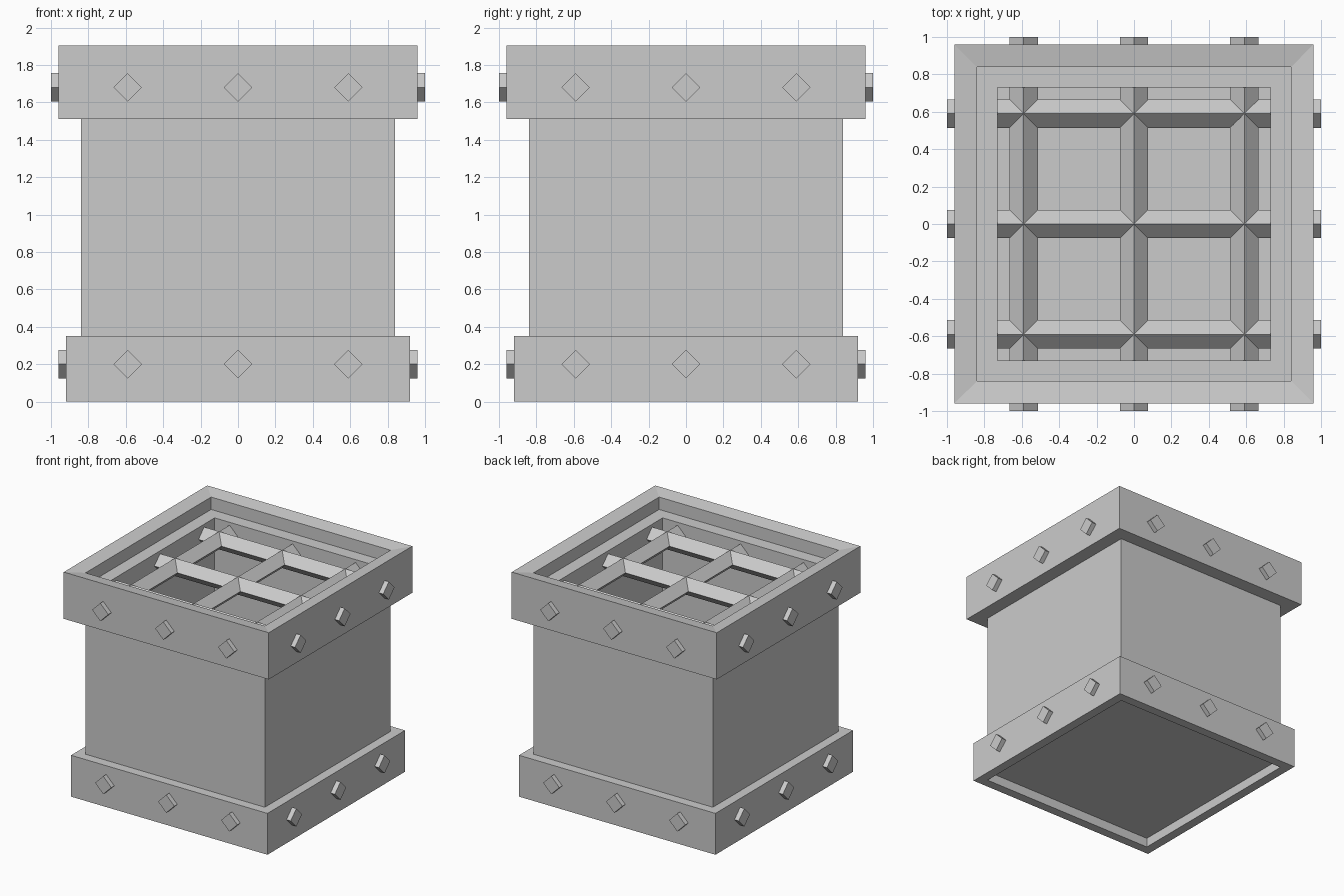
import bpy, bmesh
from math import pi, cos, sin

if "Cube" in bpy.data.objects:
    bpy.data.objects.remove(bpy.data.objects["Cube"])


def square_shell(name, profile, closed=True):
    """Sweep (half_width, z) points round a square; open profiles get end caps."""
    bm = bmesh.new()
    loops = [[bm.verts.new((sx * w, sy * w, z))
              for sx, sy in ((-1, -1), (1, -1), (1, 1), (-1, 1))]
             for w, z in profile]
    n = len(loops)
    for i in range(n if closed else n - 1):
        a, b = loops[i], loops[(i + 1) % n]
        for k in range(4):
            m = (k + 1) % 4
            bm.faces.new((a[k], a[m], b[m], b[k]))
    if not closed:
        bm.faces.new(loops[0])
        bm.faces.new(loops[-1])
    return finish(name, bm)


def diamond_bar(name, axis, offset, z, half_len, r=0.076):
    """Square bar standing on its edge, running along x or y."""
    bm = bmesh.new()
    ends = []
    for s in (-half_len, half_len):
        ring = []
        for k in range(4):
            u, v = offset + r * cos(k * pi / 2), z + r * sin(k * pi / 2)
            ring.append(bm.verts.new((s, u, v) if axis == "x" else (u, s, v)))
        ends.append(ring)
        bm.faces.new(ring)
    for k in range(4):
        m = (k + 1) % 4
        bm.faces.new((ends[0][k], ends[0][m], ends[1][m], ends[1][k]))
    return finish(name, bm)


def finish(name, bm):
    bmesh.ops.recalc_face_normals(bm, faces=bm.faces)
    mesh = bpy.data.meshes.new(name)
    bm.to_mesh(mesh)
    bm.free()
    obj = bpy.data.objects.new(name, mesh)
    bpy.context.collection.objects.link(obj)
    return obj


# Hollow body, open at the top
square_shell("body", [(0.84, 0.08), (0.84, 1.78), (0.73, 1.78), (0.73, 0.19)], closed=False)

# Upper collar with a rim sloping slightly inward, and plain lower collar
square_shell("upper_collar", [(0.96, 1.51), (0.96, 1.905), (0.84, 1.885), (0.84, 1.51)])
square_shell("lower_collar", [(0.92, 0), (0.92, 0.35), (0.84, 0.35), (0.84, 0)])

# Crossing bars whose ends poke through both collars
for level, z, half_len in (("upper", 1.68, 1.0), ("lower", 0.20, 0.96)):
    for axis in "xy":
        for i, offset in enumerate((-0.59, 0, 0.59)):
            diamond_bar(f"{level}_bar_{axis}_{i + 1}", axis, offset, z, half_len)
